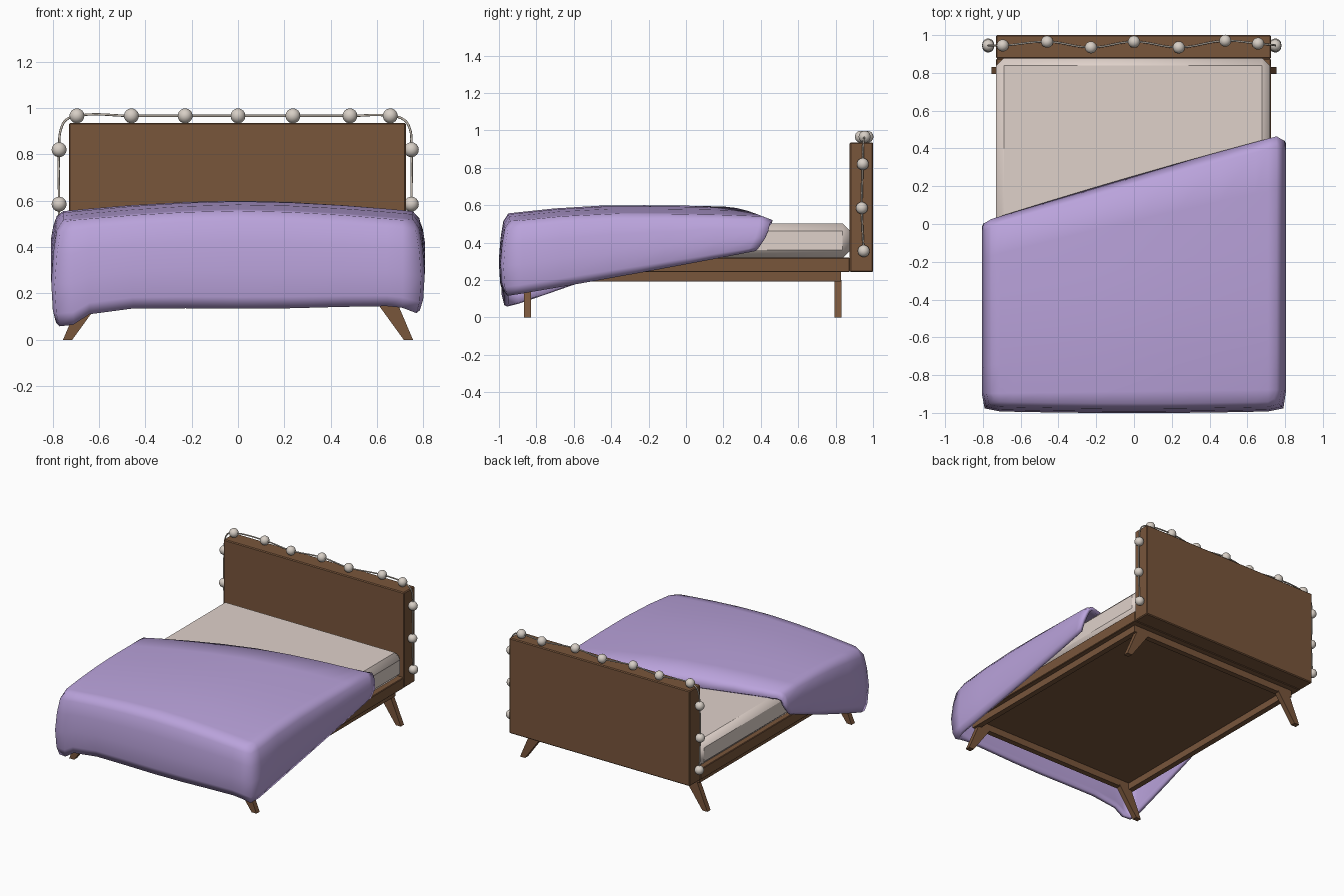
import bpy, bmesh, math
from mathutils import Vector

if "Cube" in bpy.data.objects:
    bpy.data.objects.remove(bpy.data.objects["Cube"])


def mat(name, rgb):
    m = bpy.data.materials.new(name)
    m.diffuse_color = (*rgb, 1)
    m.use_nodes = True
    m.node_tree.nodes["Principled BSDF"].inputs["Base Color"].default_value = m.diffuse_color
    return m


WOOD = mat("brown wood", (0.19, 0.092, 0.044))
SHEET = mat("beige sheet", (0.74, 0.64, 0.59))
PURPLE = mat("lilac blanket", (0.49, 0.365, 0.71))
PEARL = mat("pale bead", (0.68, 0.62, 0.56))
CORD = mat("cord", (0.57, 0.51, 0.44))


def mesh_obj(name, verts, faces, material):
    me = bpy.data.meshes.new(name)
    me.from_pydata(verts, [], faces)
    me.materials.append(material)
    ob = bpy.data.objects.new(name, me)
    bpy.context.collection.objects.link(ob)
    return ob


def smooth(ob, angle):
    bpy.ops.object.select_all(action='DESELECT')
    ob.select_set(True)
    bpy.context.view_layer.objects.active = ob
    bpy.ops.object.shade_smooth_by_angle(angle=math.radians(angle))


BOX_FACES = [(3, 2, 1, 0), (4, 5, 6, 7), (0, 1, 5, 4),
             (1, 2, 6, 5), (2, 3, 7, 6), (3, 0, 4, 7)]


def box(name, x, y, z, material, bevel=0.0, segments=1):
    v = [(x[a], y[b], z[c]) for c in (0, 1) for a, b in ((0, 0), (1, 0), (1, 1), (0, 1))]
    ob = mesh_obj(name, v, BOX_FACES, material)
    if bevel:
        m = ob.modifiers.new("bevel", 'BEVEL')
        m.width, m.segments = bevel, segments
    return ob


# Headboard, bed frame and mattress
box("headboard", (-0.73, 0.725), (0.875, 1.0), (0.242, 0.936), WOOD, 0.006)
box("bed_frame", (-0.73, 0.725), (-0.91, 0.875), (0.242, 0.32), WOOD, 0.004)
mattress = box("mattress", (-0.73, 0.72), (-0.91, 0.88), (0.318, 0.503), SHEET, 0.042, 1)
smooth(mattress, 50)

# Lower rail ring under the frame
for name, y in (("front_rail", (-0.87, -0.83)), ("back_rail", (0.79, 0.83))):
    box(name, (-0.69, 0.69), y, (0.193, 0.245), WOOD)
for name, x in (("left_rail", (-0.69, -0.65)), ("right_rail", (0.65, 0.69))):
    box(name, x, (-0.83, 0.79), (0.193, 0.245), WOOD)

# Splayed tapered legs
for pos, (y0, y1) in (("front", (-0.865, -0.828)), ("back", (0.795, 0.832))):
    for side, s in (("left", -1), ("right", 1)):
        v = []
        for z, a, b in ((0, 0.715, 0.755), (0.2, 0.57, 0.67)):
            xs = sorted((s * a, s * b))
            v += [(xs[0], y0, z), (xs[1], y0, z), (xs[1], y1, z), (xs[0], y1, z)]
        mesh_obj(f"{pos}_{side}_leg", v, BOX_FACES, WOOD)

# Blanket: slanted top sheet plus a skirt on three sides
US = [-1, -.94, -.85, -.6, -.3, 0, .3, .6, .85, .94, 1]
VS = [0, .045, .2, .4, .6, .8, .96, 1]
FRONT_HEM = [.058, .065, .11, .135, .136, .134, .136, .142, .145, .138, .115]
HALF, FRONT = 0.755, -0.94
NI, NJ = len(US), len(VS)


def top_point(i, j):
    u, v = US[i], VS[j]
    x = u * HALF
    y = FRONT + v * (0.245 + 0.29 * x + 0.01 * (1 - u * u) - FRONT)
    # crown falls off faster towards the foot end
    t = (y + 0.3) / 0.65
    z = 0.6 - 0.045 * abs(u) ** 1.7 - (0.045 if t < 0 else 0.012) * t * t
    if j == NJ - 1:
        z = 0.52
    if j == 0:
        y -= 0.01 * (1 - u * u)
        if abs(u) == 1:
            x, y = x * 0.98, y + 0.015
    return Vector((x, y, z))


verts = [top_point(i, j) for j in range(NJ) for i in range(NI)]
faces = [(j * NI + i, j * NI + i + 1, (j + 1) * NI + i + 1, (j + 1) * NI + i)
         for j in range(NJ - 1) for i in range(NI - 1)]
rim = ([(NI - 1, j) for j in range(NJ - 1, 0, -1)]
       + [(i, 0) for i in range(NI - 1, -1, -1)]
       + [(0, j) for j in range(1, NJ)])
previous = [j * NI + i for i, j in rim]
for out, frac in ((0.027, 0.10), (0.042, 0.32), (0.051, 0.6), (0.044, 0.88), (0.03, 1.0)):
    ring = []
    for i, j in rim:
        p = verts[j * NI + i].copy()
        d = Vector((0, 0, 0))
        if i in (0, NI - 1):
            d.x = US[i]
        if j == 0:
            d.y = -1
        t = (p.y + 0.95)
        if j == 0:
            hem = FRONT_HEM[i]
        elif i == 0:
            hem = 0.055 + 0.33 * t
        else:
            hem = 0.115 + 0.17 * t
        q = p + d * out
        q.z = p.z + (hem - p.z) * frac
        q.y -= (0.015 + 0.075 * frac ** 2) * VS[j] ** 2
        ring.append(len(verts))
        verts.append(q)
    for k in range(len(rim) - 1):
        faces.append((previous[k], previous[k + 1], ring[k + 1], ring[k]))
    previous = ring
blanket = mesh_obj("blanket", [tuple(v) for v in verts], faces, PURPLE)
solid = blanket.modifiers.new("thickness", 'SOLIDIFY')
solid.thickness, solid.offset = 0.025, -1
smooth(blanket, 85)

# Beads strung around the headboard
left = [(-0.772, 0.95, 0.355), (-0.772, 0.94, 0.585), (-0.772, 0.945, 0.82)]
top = [(-0.695, 0.945, 0.966), (-0.46, 0.965, 0.966), (-0.228, 0.935, 0.966), (0, 0.965, 0.966),
       (0.237, 0.935, 0.966), (0.483, 0.97, 0.966), (0.657, 0.955, 0.966)]
right = [(0.748, 0.945, 0.82), (0.748, 0.94, 0.585), (0.748, 0.95, 0.355)]
for n, p in enumerate(left + top + right):
    bpy.ops.mesh.primitive_uv_sphere_add(segments=20, ring_count=12, radius=0.032, location=p)
    bead = bpy.context.object
    bead.name = f"bead_{n + 1}"
    bead.data.materials.append(PEARL)
    bpy.ops.object.shade_smooth()

# Cord through the beads, with rounded upper corners
path = (left + [(-0.762, 0.945, 0.915), (-0.74, 0.945, 0.95)] + top
        + [(0.715, 0.95, 0.95), (0.74, 0.947, 0.915)] + right)
cu = bpy.data.curves.new("cord", 'CURVE')
cu.dimensions = '3D'
cu.bevel_depth, cu.bevel_resolution = 0.005, 2
cu.resolution_u = 6
sp = cu.splines.new('BEZIER')
sp.bezier_points.add(len(path) - 1)
for bp, p in zip(sp.bezier_points, path):
    bp.co = p
    bp.handle_left_type = bp.handle_right_type = 'AUTO'
cu.materials.append(CORD)
bpy.context.collection.objects.link(bpy.data.objects.new("bead_cord", cu))
